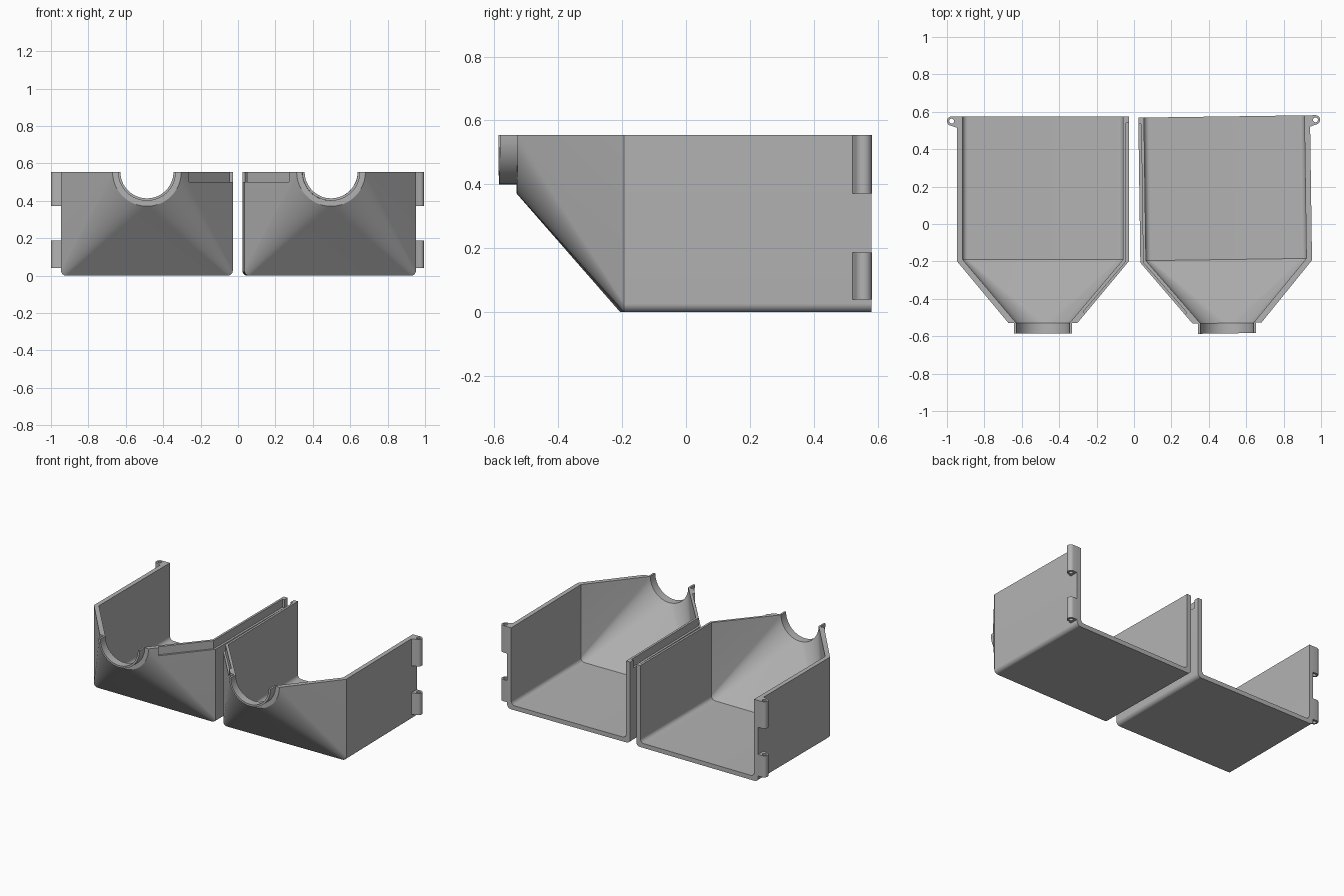
import bpy, bmesh, math
from math import sin, cos, pi

cube = bpy.data.objects.get("Cube")
if cube:
    bpy.data.objects.remove(cube)

TOP, HALF, BACK, BEND, END, TIP = 0.555, 0.459, 0.575, -0.2, -0.53, -0.585
WALL = 0.03
STEPS = 12

grey = bpy.data.materials.new("plain grey")
grey.use_nodes = True
colour = (0.45, 0.45, 0.45, 1)
grey.diffuse_color = colour
grey.node_tree.nodes["Principled BSDF"].inputs["Base Color"].default_value = colour


def make_object(name, bm):
    bmesh.ops.recalc_face_normals(bm, faces=bm.faces)
    mesh = bpy.data.meshes.new(name)
    bm.to_mesh(mesh)
    bm.free()
    mesh.materials.append(grey)
    obj = bpy.data.objects.new(name, mesh)
    bpy.context.collection.objects.link(obj)
    return obj


def smooth(obj):
    bpy.ops.object.select_all(action='DESELECT')
    obj.select_set(True)
    bpy.context.view_layer.objects.active = obj
    bpy.ops.object.shade_smooth_by_angle(angle=math.radians(25))


def trough(y, half, floor, radius):
    """U section with rounded lower corners."""
    right = [(half, TOP)]
    for i in range(STEPS + 1):
        a = i / STEPS * pi / 2
        right.append((half - radius + radius * cos(a), floor + radius - radius * sin(a)))
    return [(x, y, z) for x, z in right + [(-x, z) for x, z in reversed(right)]]


def half_ring(y, r):
    """Half circle section, point for point matching the trough."""
    quarter = [0] + [i / STEPS * pi / 2 for i in range(STEPS + 1)]
    right = [(r * cos(a), TOP - r * sin(a)) for a in quarter]
    return [(x, y, z) for x, z in right + [(-x, z) for x, z in reversed(right)]]


def shell_mesh():
    # outer skin forward to the spout, then inner skin back again
    sections = [
        trough(BACK, HALF, 0, 0.027), trough(BEND, HALF, 0, 0.027),
        half_ring(END, 0.184), half_ring(END, 0.155),
        half_ring(TIP, 0.155), half_ring(TIP, 0.142), half_ring(END, 0.142),
        trough(BEND + 0.01, HALF - WALL, WALL, 0.027),
        trough(BACK, HALF - WALL, WALL, 0.027)]
    bm = bmesh.new()
    rows = [[bm.verts.new(p) for p in s] for s in sections]
    for a, b in zip(rows, rows[1:] + rows[:1]):
        for i in range(len(a) - 1):
            bm.faces.new((a[i], a[i + 1], b[i + 1], b[i]))
    bm.faces.new([r[0] for r in rows])
    bm.faces.new([r[-1] for r in rows])
    bmesh.ops.remove_doubles(bm, verts=bm.verts, dist=1e-5)
    return bm


def rebate_cutter(side):
    # strip along the outer half of the latch-side rim
    d, reach = 0.015, 0.05
    outline = [(HALF - d, BACK - 0.035), (HALF - d, BEND), (0.215, -0.47),
               (0.215 + reach, -0.52), (HALF + reach, BEND), (HALF + reach, BACK - 0.035)]
    bm = bmesh.new()
    face = bm.faces.new([bm.verts.new((side * x, y, 0.5)) for x, y in outline])
    up = bmesh.ops.extrude_face_region(bm, geom=[face])["geom"]
    bmesh.ops.translate(bm, vec=(0, 0, 0.1),
                        verts=[v for v in up if isinstance(v, bmesh.types.BMVert)])
    cutter = make_object("rebate_cutter", bm)
    cutter.hide_render = True
    return cutter


def knuckle_mesh(side, z0, z1):
    """Hinge barrel with a pin hole, flared into the wall."""
    r, hole, cx, cy, n = 0.025, 0.013, 0.488, BACK - 0.025, 32
    bm = bmesh.new()
    loops = []
    for z in (z0, z1):
        outer, inner = [], []
        for i in range(n):
            a = (i + 0.5) / n * 2 * pi
            x, y = cx + r * cos(a), cy + r * sin(a)
            if cos(a) < 0:
                x = HALF - 0.004
                if sin(a) < 0:
                    y = cy + 1.5 * r * sin(a)
            outer.append(bm.verts.new((side * x, y, z)))
            inner.append(bm.verts.new((side * (cx + hole * cos(a)), cy + hole * sin(a), z)))
        loops += [outer, inner]
    lo, li, ho, hi = loops
    for a, b in ((lo, ho), (ho, hi), (hi, li), (li, lo)):
        for i in range(n):
            j = (i + 1) % n
            bm.faces.new((a[i], a[j], b[j], b[i]))
    return bm


# two half shells, hinges on the far sides, latch rims facing each other
for label, side, centre, turn in (("right", -1, -0.487, 0), ("left", 1, 0.49, math.radians(0.8))):
    shell = make_object(label + "_half_shell", shell_mesh())
    cutter = rebate_cutter(-side)
    mod = shell.modifiers.new("rebate", 'BOOLEAN')
    mod.operation, mod.solver, mod.object = 'DIFFERENCE', 'EXACT', cutter
    graph = bpy.context.evaluated_depsgraph_get()
    cut_mesh = bpy.data.meshes.new_from_object(shell.evaluated_get(graph))
    shell.modifiers.clear()
    shell.data = cut_mesh
    bpy.data.objects.remove(cutter)

    parts = [shell]
    for level, z0, z1 in (("upper", 0.372, TOP), ("lower", 0.04, 0.187)):
        parts.append(make_object(f"{label}_{level}_hinge_knuckle", knuckle_mesh(side, z0, z1)))
    for part in parts:
        smooth(part)
        part.location.x = centre
        part.rotation_euler.z = turn
